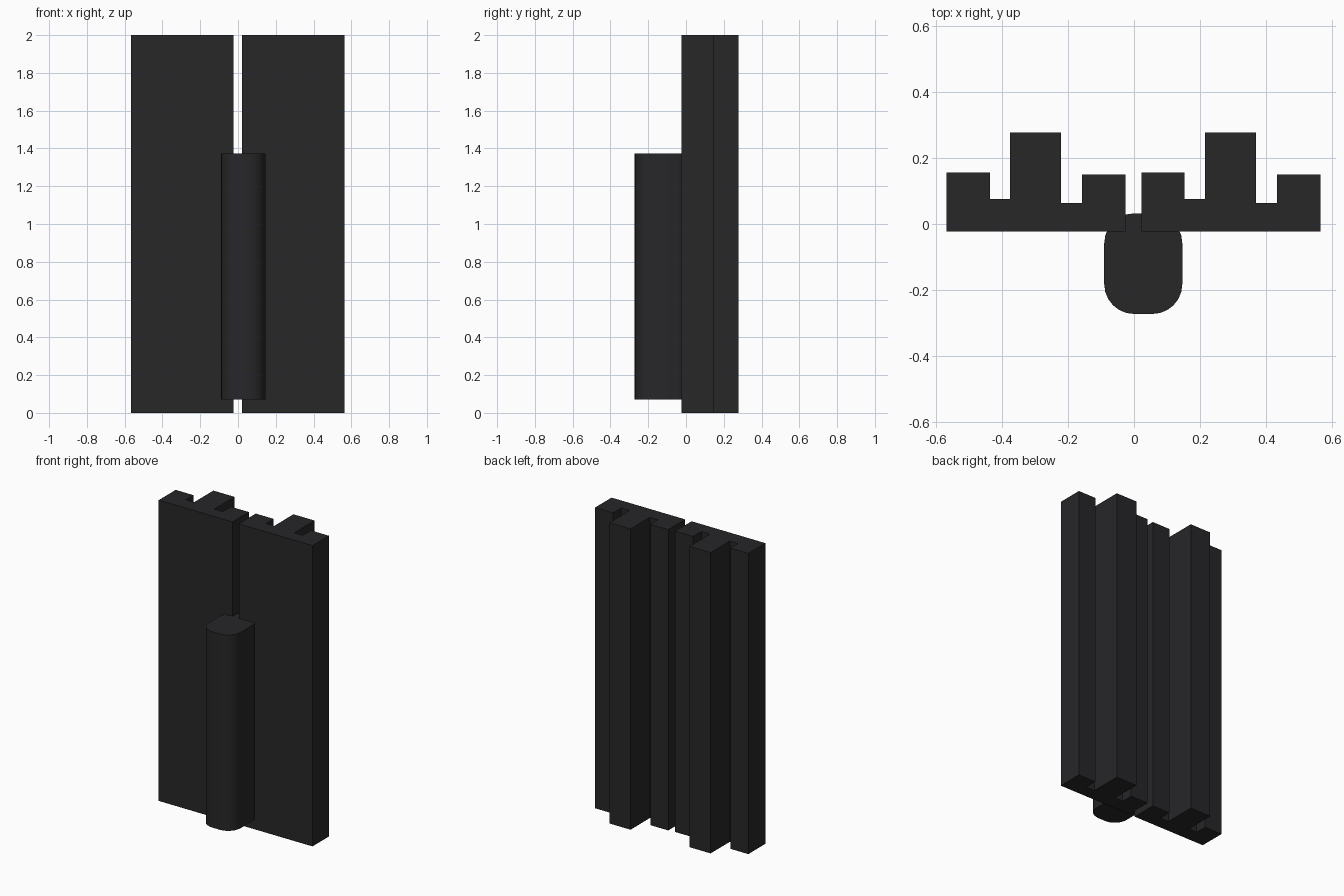
import bpy, bmesh, math

if "Cube" in bpy.data.objects:
    bpy.data.objects.remove(bpy.data.objects["Cube"])

black = bpy.data.materials.new("black")
black.diffuse_color = (0.02, 0.02, 0.022, 1)
black.use_nodes = True
black.node_tree.nodes["Principled BSDF"].inputs["Base Color"].default_value = black.diffuse_color


def prism(name, outline, z0, z1, smooth=False):
    """Extrude a counter-clockwise xy outline from z0 to z1."""
    bm = bmesh.new()
    face = bm.faces.new([bm.verts.new((x, y, z0)) for x, y in outline])
    top = bmesh.ops.extrude_face_region(bm, geom=[face])["geom"]
    bmesh.ops.translate(bm, vec=(0, 0, z1 - z0),
                        verts=[v for v in top if isinstance(v, bmesh.types.BMVert)])
    bmesh.ops.recalc_face_normals(bm, faces=bm.faces)
    mesh = bpy.data.meshes.new(name)
    bm.to_mesh(mesh)
    bm.free()
    mesh.materials.append(black)
    obj = bpy.data.objects.new(name, mesh)
    bpy.context.collection.objects.link(obj)
    if smooth:
        bpy.ops.object.select_all(action='DESELECT')
        obj.select_set(True)
        bpy.context.view_layer.objects.active = obj
        bpy.ops.object.shade_smooth_by_angle(angle=math.radians(35))
    return obj


def rounded_rect(x0, x1, y0, y1, r, steps=6):
    corners = [(x1 - r, y1 - r), (x0 + r, y1 - r), (x0 + r, y0 + r), (x1 - r, y0 + r)]
    pts = []
    for i, (cx, cy) in enumerate(corners):
        for k in range(steps + 1):
            a = math.radians(90 * (i + k / steps))
            pts.append((cx + r * math.cos(a), cy + r * math.sin(a)))
    return pts


# Two ribbed panels: flat front, three ribs of different depth on the back
profile = [(0, -0.023), (0.542, -0.023), (0.542, 0.149), (0.410, 0.149),
           (0.410, 0.064), (0.347, 0.064), (0.347, 0.277), (0.192, 0.277),
           (0.192, 0.075), (0.131, 0.075), (0.131, 0.155), (0, 0.155)]
for name, x in (("left_panel", -0.567), ("right_panel", 0.022)):
    prism(name, [(x + px, py) for px, py in profile], 0, 2)

# Rounded upright column in front of the gap
prism("front_column", rounded_rect(-0.09, 0.146, -0.272, 0.032, 0.09), 0.07, 1.372, True)
